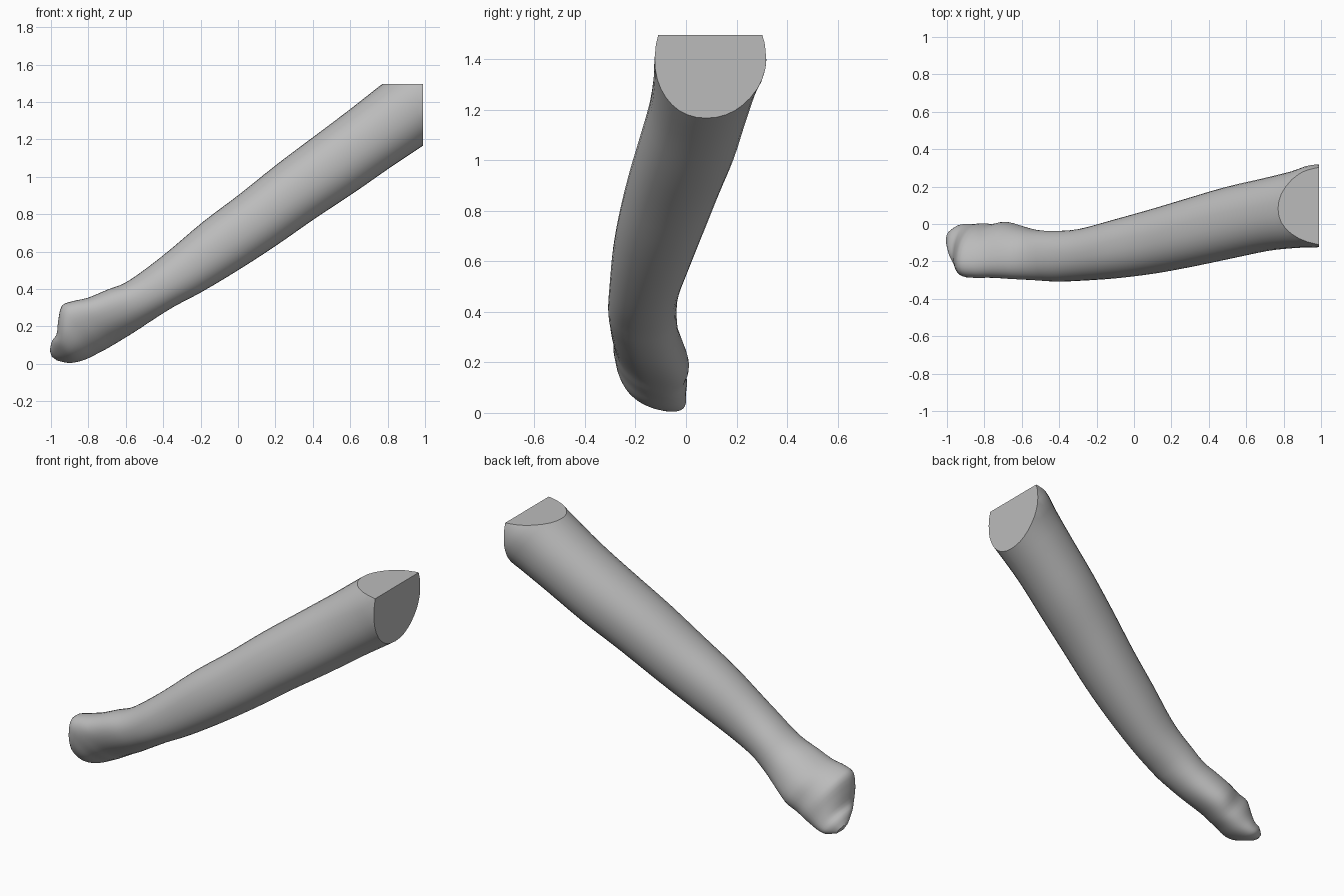
import bpy, bmesh, math
from mathutils import Vector

if "Cube" in bpy.data.objects:
    bpy.data.objects.remove(bpy.data.objects["Cube"])

# Long bone: sections along a tilted axis (s along the bone, t across it in xz)
# rows: s, t_low, t_high, y_low, y_high
ROWS = [
    (-.780, .575, .640, -.11, -.035), (-.74, .53, .675, -.18, -.005),
    (-.70, .507, .69, -.235, .0), (-.65, .49, .745, -.27, .0),
    (-.59, .48, .797, -.285, .004), (-.53, .472, .785, -.288, .0),
    (-.45, .465, .752, -.288, .012), (-.34, .458, .727, -.295, -.012),
    (-.24, .455, .702, -.30, -.032), (-.10, .447, .70, -.308, -.037),
    (.06, .426, .708, -.303, -.025), (.29, .408, .728, -.29, .025),
    (.53, .398, .735, -.265, .08), (.78, .396, .75, -.228, .14),
    (1.03, .388, .757, -.185, .20), (1.27, .386, .764, -.145, .245),
    (1.47, .38, .774, -.128, .285), (1.60, .378, .778, -.125, .318),
    (1.76, .375, .78, -.115, .30),
]
C, S = .816, .578
SEG = 36


def spline(p, k):
    """Catmull-Rom through one value of four rows."""
    a, b, c, d = p
    return tuple(.5 * (2*b[i] + (c[i]-a[i])*k + (2*a[i]-5*b[i]+4*c[i]-d[i])*k*k
                       + (3*b[i]-a[i]-3*c[i]+d[i])*k**3) for i in range(5))


def power(v, e):
    return math.copysign(abs(v) ** e, v)


rows = []
n = len(ROWS)
for i in range(n - 1):
    pts = [ROWS[max(0, min(n - 1, j))] for j in (i - 1, i, i + 1, i + 2)]
    rows += [spline(pts, k / 3) for k in range(3)]
rows.append(ROWS[-1])

bm = bmesh.new()
rings = []
for s, t0, t1, y0, y1 in rows:
    twist = .45 * max(0, min(1, (-.15 - s) / .35))   # head leans forward, tip leans back
    ring = []
    for k in range(SEG):
        a = 2 * math.pi * k / SEG
        t = (t0 + t1) / 2 + (t1 - t0) / 2 * power(math.sin(a), .93)
        y = (y0 + y1) / 2 + (y1 - y0) / 2 * power(math.cos(a + twist), .93)
        ring.append(bm.verts.new((C * s - S * t, y, S * s + C * t)))
    rings.append(ring)
for r, q in zip(rings, rings[1:]):
    for k in range(SEG):
        m = (k + 1) % SEG
        bm.faces.new((r[k], r[m], q[m], q[k]))

# Rounded tip
tip = bm.verts.new(sum((v.co for v in rings[0]), Vector()) / SEG + Vector((-.008, 0, -.006)))
for k in range(SEG):
    bm.faces.new((tip, rings[0][(k + 1) % SEG], rings[0][k]))
bm.faces.new(rings[-1])

# Flat cuts at the upper end
for co, no in (((.99, 0, 0), (1, 0, 0)), ((0, 0, 1.495), (0, 0, 1))):
    geom = bm.verts[:] + bm.edges[:] + bm.faces[:]
    cut = bmesh.ops.bisect_plane(bm, geom=geom, plane_co=co, plane_no=no, clear_outer=True)
    edges = [e for e in cut["geom_cut"] if isinstance(e, bmesh.types.BMEdge)]
    bmesh.ops.holes_fill(bm, edges=edges, sides=0)
bmesh.ops.recalc_face_normals(bm, faces=bm.faces)

mesh = bpy.data.meshes.new("long_bone")
bm.to_mesh(mesh)
bm.free()
bone = bpy.data.objects.new("long_bone", mesh)
bpy.context.collection.objects.link(bone)
grey = bpy.data.materials.new("bone grey")
grey.diffuse_color = (.5, .5, .5, 1)
grey.use_nodes = True
grey.node_tree.nodes["Principled BSDF"].inputs["Base Color"].default_value = grey.diffuse_color
mesh.materials.append(grey)
bpy.context.view_layer.objects.active = bone
bone.select_set(True)
bpy.ops.object.shade_smooth_by_angle(angle=math.radians(35))
